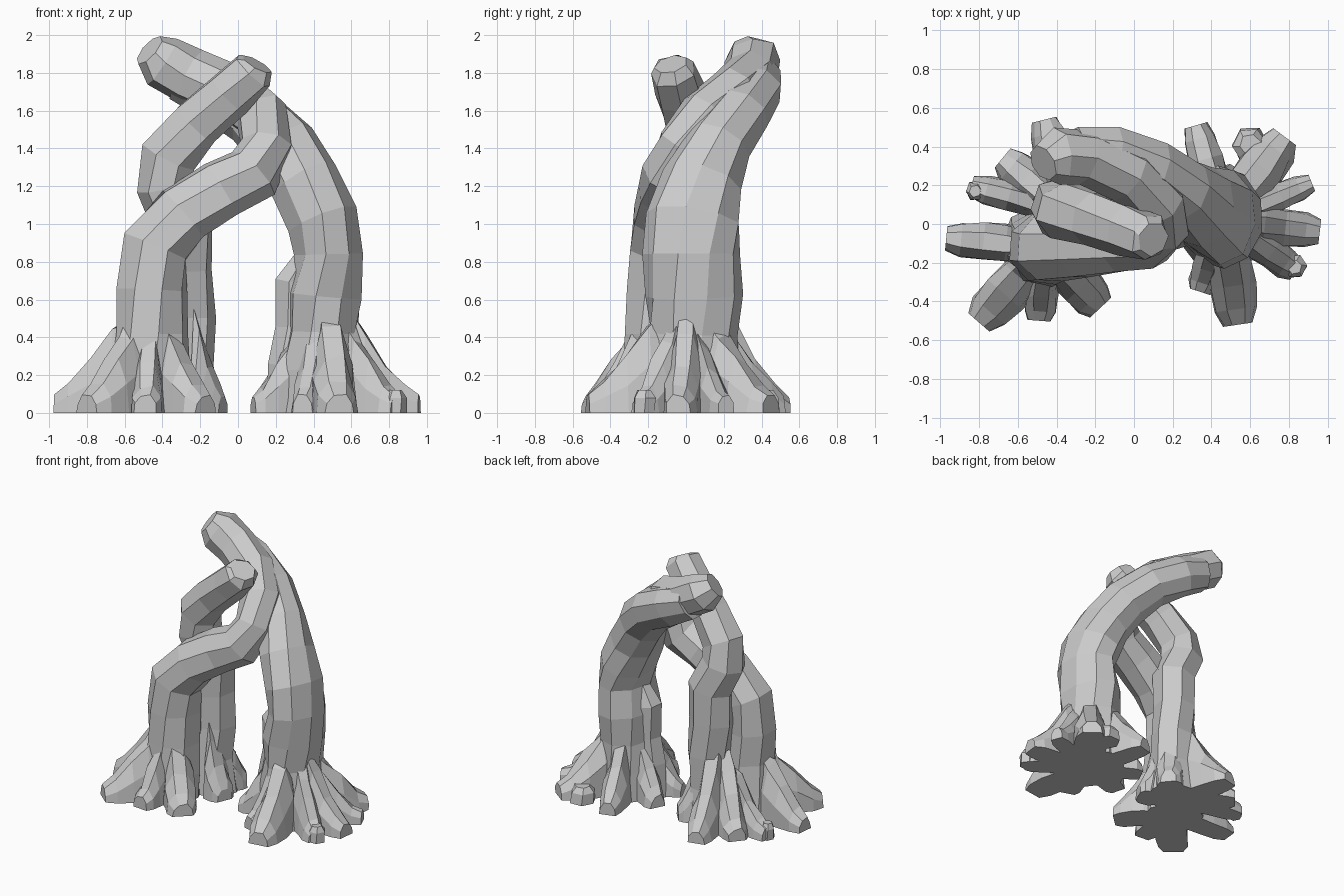
import bpy, bmesh, math, random
from mathutils import Vector

random.seed(4)


def skin(name, rings):
    """Close a row of equal vertex rings into a faceted solid."""
    bm = bmesh.new()
    rings = [[bm.verts.new(p) for p in ring] for ring in rings]
    n = len(rings[0])
    for a, b in zip(rings, rings[1:]):
        for k in range(n):
            m = (k + 1) % n
            bm.faces.new((a[k], a[m], b[m], b[k]))
    bm.faces.new(rings[0][::-1])
    bm.faces.new(rings[-1])
    bmesh.ops.recalc_face_normals(bm, faces=bm.faces[:])
    me = bpy.data.meshes.new(name)
    bm.to_mesh(me)
    bm.free()
    ob = bpy.data.objects.new(name, me)
    bpy.context.collection.objects.link(ob)
    return ob


def tube(name, pts, sides=8, jitter=0.06, depth=None):
    """Limb through (x, y, z, radius) points; depth stretches single rings in y."""
    P = [Vector(p[:3]) for p in pts]
    rings, side = [], Vector((1, 0, 0))
    for i, c in enumerate(P):
        t = (P[min(i + 1, len(P) - 1)] - P[max(i - 1, 0)]).normalized()
        side = (side - t * side.dot(t)).normalized()
        up = t.cross(side)
        ring = []
        for k in range(sides):
            a = 2 * math.pi * k / sides + 0.1 * i
            r = pts[i][3] * (1.04 + random.uniform(-jitter, jitter))
            s = depth[i] if depth else 1
            v = c + (side * math.cos(a) + up * math.sin(a) * s) * r
            v.z = 0 if i == 0 else max(v.z, 0)
            ring.append(v)
        rings.append(ring)
    return skin(name, rings)


def roots(name, centre, start, tips):
    """Buttress roots from the trunk out to (x, y, half width, start height) tips."""
    section = ((-1, 0), (-1, .55), (-.5, 1), (.5, 1), (1, .55), (1, 0))
    for i, (x, y, w, h) in enumerate(tips):
        d = Vector((x - centre[0], y - centre[1], 0))
        u = d.normalized()
        v = Vector((-u.y, u.x, 0))
        L, c = d.length, Vector((*centre, 0))
        rings = []
        for f, hz, k in ((-.15, h * 1.2, .9), (.12, h * .95, 1.15), (.45, h * .62, 1.15),
                         (.78, h * .34, 1.05), (1, .09, .75)):
            q = start + (L - start) * f
            ring = []
            for a, b in section:
                j = random.uniform(.9, 1.1)
                ring.append(c + u * q + v * (a * w * k * j * (1 - .15 * b)) + Vector((0, 0, b * hz * j)))
            rings.append(ring)
        skin(f"{name}_{i + 1}", rings)


# Front left trunk, looping right and back up behind to the highest tip
tube("front_trunk", [
    (-0.48, -0.12, 0, .22), (-0.47, -0.13, .2, .205), (-0.46, -0.13, .42, .185),
    (-0.46, -0.13, .65, .185), (-0.44, -0.12, .88, .175), (-0.29, -0.11, 1.05, .17),
    (-0.09, -0.09, 1.18, .16), (.08, -0.07, 1.27, .155), (.15, -0.01, 1.41, .14),
    (.12, .11, 1.57, .14), (-0.03, .25, 1.69, .14), (-0.25, .345, 1.775, .145),
    (-0.4, .35, 1.86, .145), (-0.47, .315, 1.92, .095)])

# Second left trunk, crossing in front at the top
tube("crossing_trunk", [
    (-0.28, .11, 0, .19), (-0.3, .1, .25, .165), (-0.28, .11, .5, .155),
    (-0.3, .11, .75, .155), (-0.29, .1, 1.0, .155), (-0.385, .08, 1.2, .15),
    (-0.37, .06, 1.36, .145), (-0.22, .02, 1.53, .135), (-0.05, -0.03, 1.69, .13),
    (.08, -0.07, 1.81, .12), (.1, -0.08, 1.845, .085)], 7)

# Right trunk, leaning left and fusing behind the looping one
tube("right_trunk", [
    (.45, .02, 0, .25), (.44, .03, .22, .215), (.45, .04, .42, .19),
    (.46, .04, .62, .195), (.49, .03, .84, .18), (.45, .04, 1.02, .185),
    (.35, .09, 1.22, .18), (.24, .17, 1.41, .17), (.08, .28, 1.58, .16),
    (-0.13, .355, 1.7, .15), (-0.31, .365, 1.78, .13)], 9,
    depth=(1.1, 1.15, 1.2, 1.25, 1.35, 1.35, 1.15, 1, 1, 1, 1))

# Woody bump running down the inner side of the right trunk
tube("trunk_bump", [(.25, .03, 0, .1), (.26, .03, .25, .09), (.29, .04, .45, .085),
                    (.29, .04, .69, .09), (.38, .04, .86, .05)], 6, 0.1)

# Root flares, grouped by the trunk they leave
roots("front_root", (-0.46, -0.12), .16, [
    (-0.97, -0.07, .085, .43), (-0.8, -0.51, .1, .44), (-0.49, -0.5, .075, .4),
    (-0.17, -0.43, .095, .42)])
roots("back_root", (-0.34, .06), .15, [
    (-0.84, .2, .07, .38), (-0.68, .34, .09, .45), (-0.46, .54, .085, .48),
    (-0.08, -0.05, .085, .42), (-0.11, .26, .085, .45)])
roots("right_root", (.46, .02), .18, [
    (.96, -0.04, .085, .43), (.92, .21, .06, .36), (.78, .45, .1, .45),
    (.32, .51, .08, .47), (.1, .2, .075, .42), (.84, -0.24, .075, .42),
    (.54, -0.52, .1, .46), (.34, -0.35, .07, .42), (.08, -0.08, .075, .38)])

# Small stubby root ends beside the flares
for i, (x, y, r) in enumerate([(-0.82, .17, .05), (.83, -0.22, .06), (.6, .41, .09)]):
    tube(f"root_stub_{i + 1}", [(x, y, 0, r), (x, y, .08, r), (x, y, .12, r * .6)], 6, 0.1)
